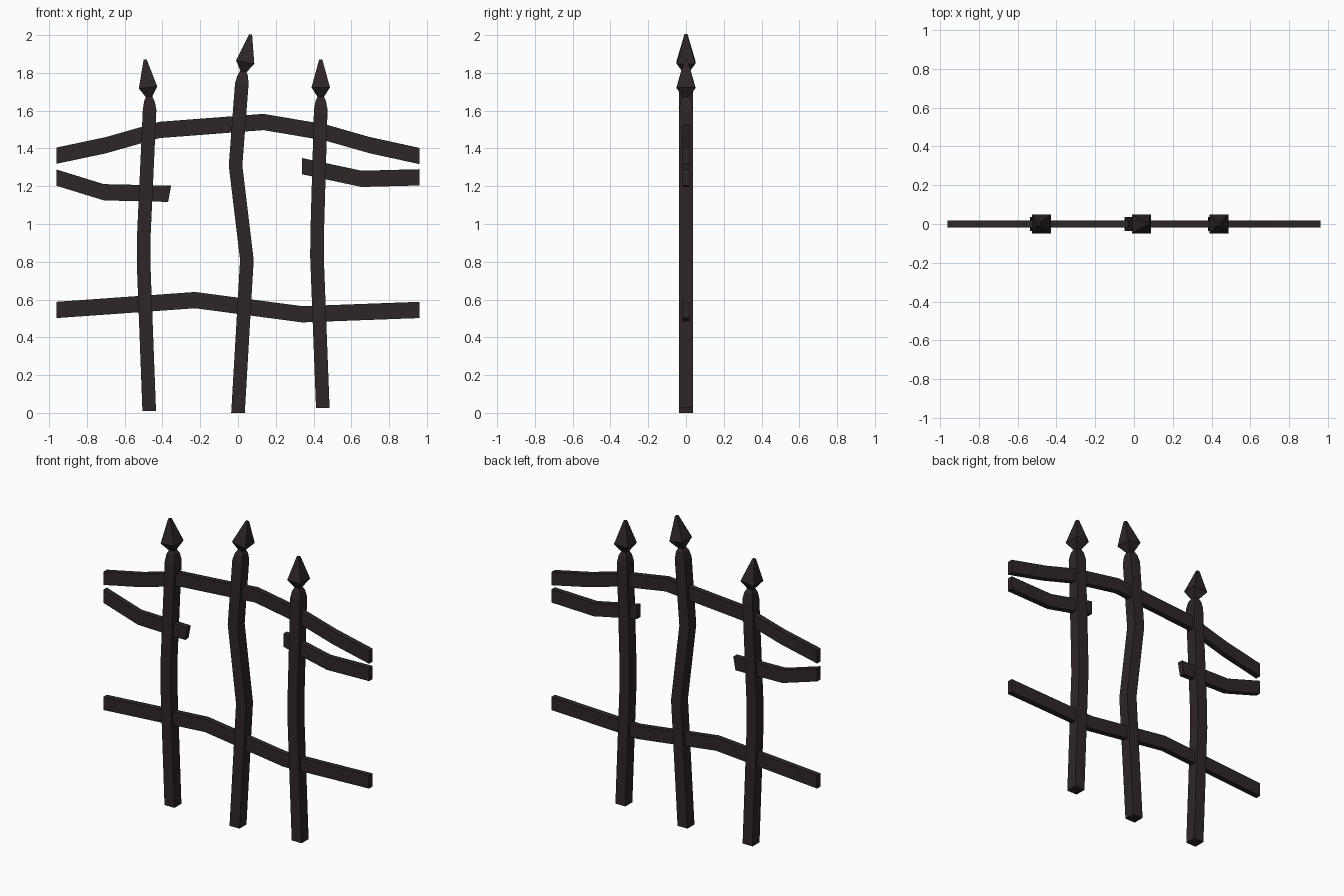
import bpy, bmesh, math
from mathutils import Vector

if "Cube" in bpy.data.objects:
    bpy.data.objects.remove(bpy.data.objects["Cube"])

iron = bpy.data.materials.new("dark_iron")
iron.diffuse_color = (0.028, 0.019, 0.019, 1)
iron.use_nodes = True
iron.node_tree.nodes["Principled BSDF"].inputs["Base Color"].default_value = iron.diffuse_color


def loft(name, rings):
    """Skin a chain of four-cornered rings and cap both ends."""
    bm = bmesh.new()
    loops = [[bm.verts.new(p) for p in ring] for ring in rings]
    for a, b in zip(loops, loops[1:]):
        for i in range(4):
            j = (i + 1) % 4
            bm.faces.new((a[i], a[j], b[j], b[i]))
    bm.faces.new(loops[0])
    bm.faces.new(loops[-1])
    bmesh.ops.recalc_face_normals(bm, faces=bm.faces)
    mesh = bpy.data.meshes.new(name)
    bm.to_mesh(mesh)
    bm.free()
    mesh.materials.append(iron)
    ob = bpy.data.objects.new(name, mesh)
    bpy.context.collection.objects.link(ob)


def square(x, z, h, tilt=0.0):
    """Square ring of half width h, leaning to +x by tilt degrees."""
    c, s = math.cos(math.radians(tilt)), math.sin(math.radians(tilt))
    return [Vector((x + u * h * c, v * h, z - u * h * s))
            for u, v in ((-1, -1), (1, -1), (1, 1), (-1, 1))]


def post(side, path, lean, head_lean):
    # bent bar with a shouldered top
    rings = [square(x, z, 0.036, lean if i == len(path) - 1 else 0)
             for i, (x, z) in enumerate(path)]
    x, z = path[-1]
    k = math.sin(math.radians(lean))
    rings += [square(x + 0.045 * k, z + 0.045, 0.028, lean),
              square(x + 0.072 * k, z + 0.072, 0.015, lean)]
    loft(side + "_post", rings)
    # spear head
    k, c = math.sin(math.radians(head_lean)), math.cos(math.radians(head_lean))
    bx, bz = x + 0.06 * math.sin(math.radians(lean)), z + 0.06
    loft(side + "_spear_head",
         [square(bx + d * k, bz + d * c, h, head_lean)
          for d, h in ((0, 0.012), (0.058, 0.049), (0.207, 0.008))])


post("left", [(-0.47, 0.01), (-0.50, 0.80), (-0.498, 0.95), (-0.468, 1.605)], -2, -6)
post("middle", [(0.0, 0.0), (0.047, 0.81), (-0.013, 1.31), (0.02, 1.74)], 7, 11)
post("right", [(0.449, 0.025), (0.418, 0.83), (0.42, 0.98), (0.438, 1.605)], 0, 0)


def rail(name, points):
    # points are (x, centre height); an optional third value slants the end
    loft(name, [[Vector((p[0] + (p[2] if len(p) > 2 else 0) * s, y, p[1] + 0.043 * s))
                 for s, y in ((-1, -0.018), (1, -0.018), (1, 0.018), (-1, 0.018))]
                for p in points])


rail("top_rail", [(-0.96, 1.362), (-0.70, 1.417), (-0.415, 1.498), (0.135, 1.54),
                  (0.46, 1.485), (0.695, 1.418), (0.96, 1.36)])
rail("left_broken_rail", [(-0.96, 1.245), (-0.71, 1.168), (-0.362, 1.16, 0.008)])
rail("right_broken_rail", [(0.34, 1.306), (0.655, 1.239), (0.96, 1.247)])
rail("bottom_rail", [(-0.96, 0.545), (-0.227, 0.597), (0.34, 0.522), (0.96, 0.545)])
